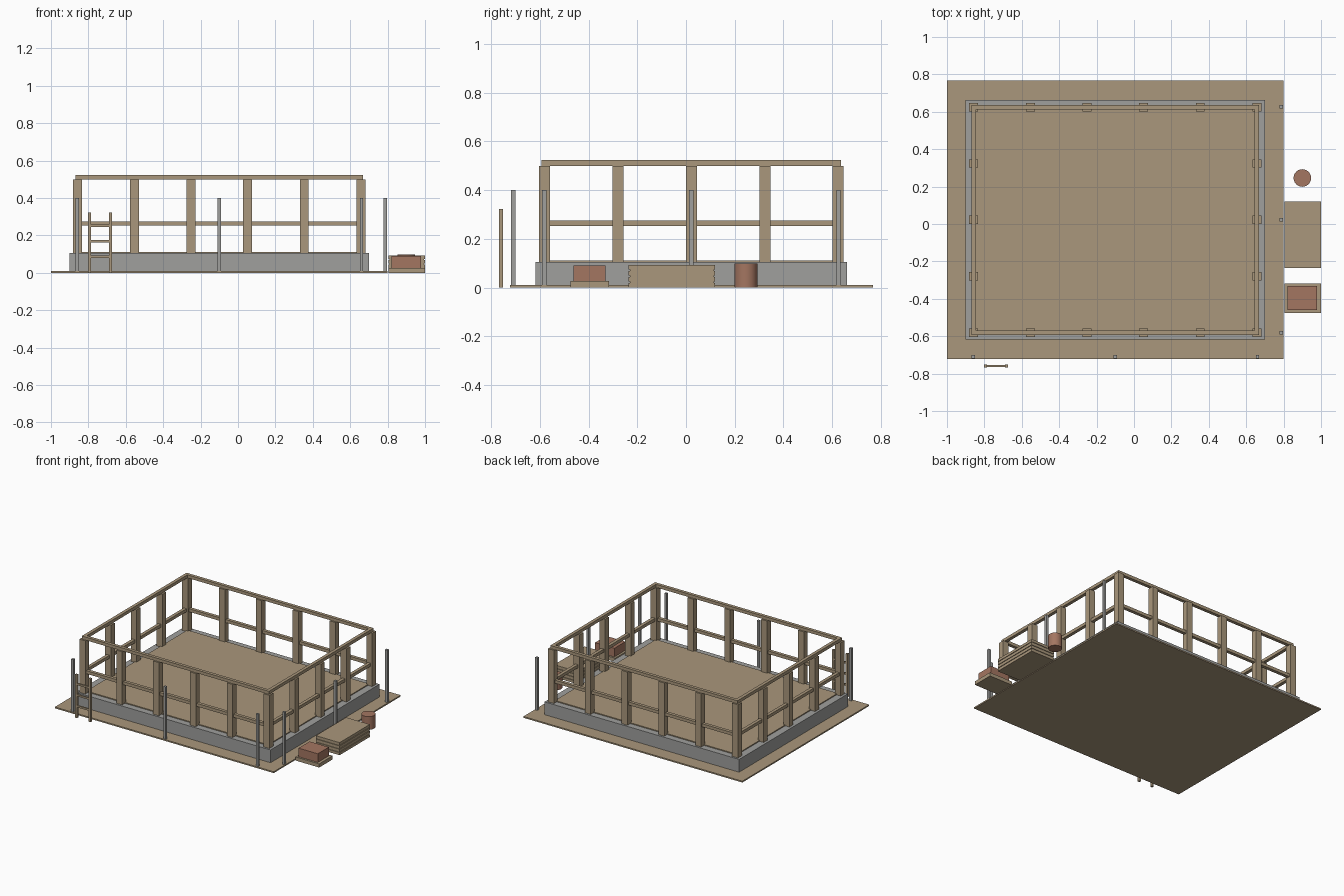
import bpy, math

old = bpy.data.objects.get("Cube")
if old:
    bpy.data.objects.remove(old, do_unlink=True)


def material(name, rgb):
    m = bpy.data.materials.new(name)
    m.use_nodes = True
    m.diffuse_color = (*rgb, 1)
    m.node_tree.nodes["Principled BSDF"].inputs["Base Color"].default_value = (*rgb, 1)
    return m


TAN = material("tan_wood", (0.40, 0.31, 0.20))
GREY = material("grey_concrete", (0.35, 0.35, 0.34))
BRICK = material("red_clay", (0.37, 0.18, 0.12))


def box(name, center, size, mat):
    """Box given by its x, y centre and the z of its bottom."""
    x, y, z = center
    bpy.ops.mesh.primitive_cube_add(size=1, location=(x, y, z + size[2] / 2))
    ob = bpy.context.object
    ob.name = name
    ob.scale = size
    bpy.ops.object.transform_apply(location=False, rotation=False, scale=True)
    ob.data.materials.append(mat)
    return ob


CX, CY = -0.1, 0.022          # centre of the building
PX, PY = 0.757, 0.603         # half spacing of the corner posts
FX, FY, FT = 0.8, 0.64, 0.08  # foundation half sizes and thickness
FLOOR = 0.105

# Ground plate and floor deck
box("ground", (CX, CY, 0), (1.8, 1.49, 0.01), TAN)
box("floor_deck", (CX, CY, 0.085), (2 * PX - 0.02, 2 * PY - 0.02, 0.027), TAN)

# Foundation walls and wall rails, one of each per side
for s, side in ((-1, "right"), (1, "left")):
    box(f"foundation_{side}", (CX + s * (FX - FT / 2), CY, 0.004),
        (FT, 2 * FY, FLOOR - 0.004), GREY)
    for level, z in (("middle", 0.252), ("top", 0.5)):
        box(f"{level}_rail_{side}", (CX + s * PX, CY, z), (0.024, 2 * PY + 0.024, 0.023), TAN)
for s, side in ((-1, "front"), (1, "back")):
    box(f"foundation_{side}", (CX, CY + s * (FY - FT / 2), 0.004),
        (2 * (FX - FT), FT, FLOOR - 0.004), GREY)
    for level, z in (("middle", 0.252), ("top", 0.5)):
        box(f"{level}_rail_{side}", (CX, CY + s * PY, z), (2 * PX - 0.024, 0.024, 0.023), TAN)

# Wall posts around the perimeter
for i in range(6):
    for j in range(5):
        if i in (0, 5) or j in (0, 4):
            box("wall_post", (CX - PX + i * 2 * PX / 5, CY - PY + j * PY / 2, FLOOR),
                (0.048, 0.045, 0.395), TAN)

# Scaffold poles along the front and the left side
for k in (-1, 0, 1):
    box("scaffold_pole", (CX + k * 0.76, -0.71, 0.005), (0.018, 0.018, 0.395), GREY)
    box("scaffold_pole", (0.787, CY + k * 0.604, 0.005), (0.018, 0.018, 0.395), GREY)

# Ladder
for x in (-0.795, -0.683):
    box("ladder_rail", (x, -0.759, 0), (0.016, 0.016, 0.322), TAN)
for z in (0.08, 0.162, 0.245):
    box("ladder_rung", (-0.739, -0.759, z), (0.1, 0.012, 0.013), TAN)

# Lumber stack: boards over a slightly inset core
box("lumber_core", (0.9025, -0.058, 0.002), (0.185, 0.345, 0.09), TAN)
for i in range(4):
    box("lumber_board", (0.9025, -0.058, i * 0.0247), (0.195, 0.355, 0.0195), TAN)

# Brick pile on a pallet
box("pallet", (0.9025, -0.396, 0), (0.195, 0.158, 0.027), TAN)
box("brick_pile", (0.9, -0.396, 0.027), (0.158, 0.13, 0.064), BRICK)

# Barrel
bpy.ops.mesh.primitive_cylinder_add(vertices=24, radius=0.047, depth=0.098,
                                    location=(0.9, 0.246, 0.049))
barrel = bpy.context.object
barrel.name = "barrel"
barrel.data.materials.append(BRICK)
bpy.ops.object.shade_smooth_by_angle(angle=math.radians(30))
